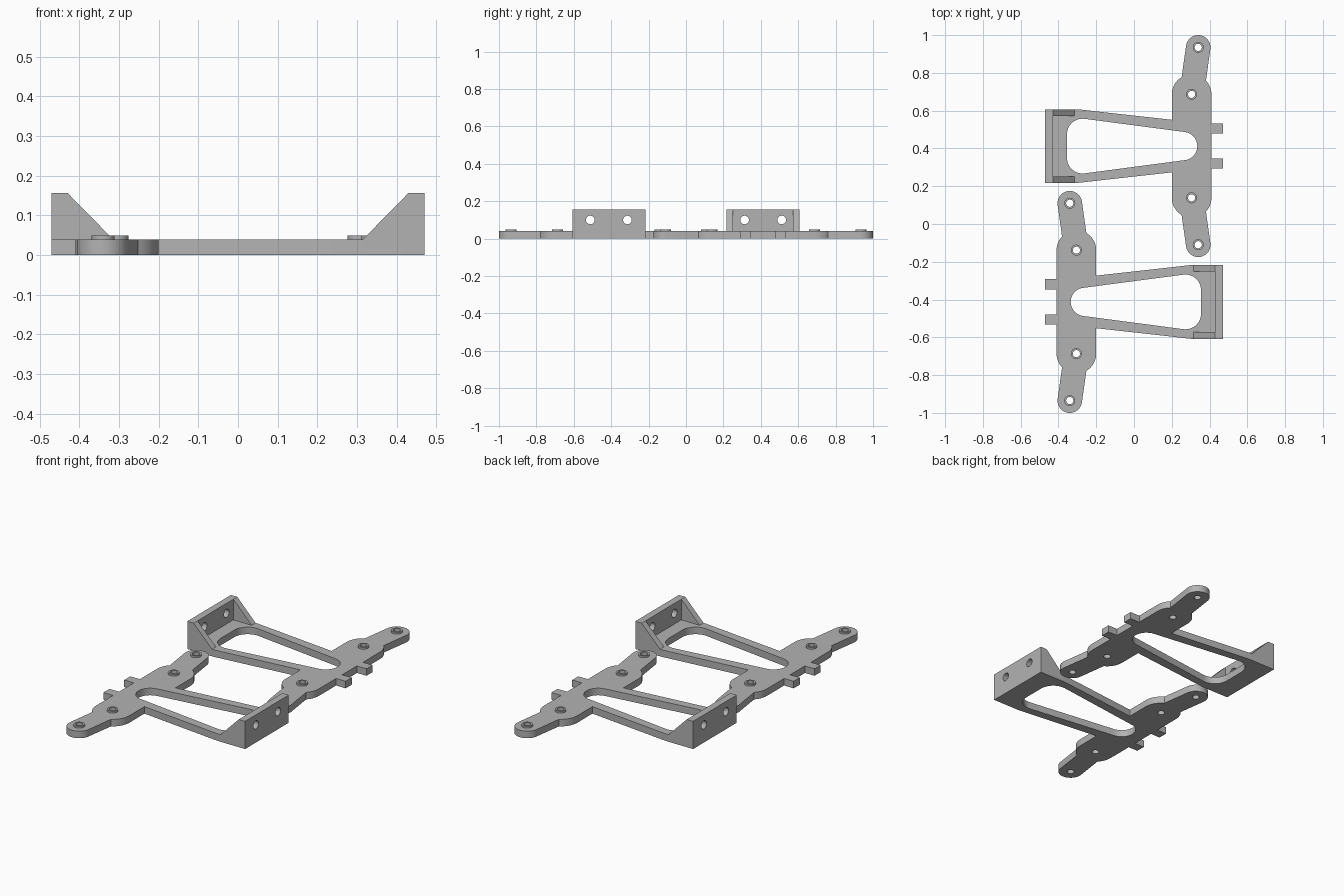
import bpy, bmesh
from math import pi, cos, sin, radians
from mathutils import Vector

cube = bpy.data.objects.get("Cube")
if cube:
    bpy.data.objects.remove(cube, do_unlink=True)

THICK = 0.04      # flat plate thickness
TALL = 0.157      # end plate height
OFFSET = 0.4125   # distance of each bracket from the middle

grey = bpy.data.materials.new("light grey")
grey.use_nodes = True
colour = (0.45, 0.45, 0.45, 1)
grey.diffuse_color = colour
grey.node_tree.nodes["Principled BSDF"].inputs["Base Color"].default_value = colour


def circle(x, y, r, n=48):
    return [(x + r * cos(2 * pi * i / n), y + r * sin(2 * pi * i / n)) for i in range(n)]


def box(x0, x1, y0, y1):
    return [(x0, y0), (x1, y0), (x1, y1), (x0, y1)]


def prism(name, points, lo, hi, axis="z"):
    """Convex outline extruded along an axis."""
    place = {"z": lambda a, b, h: (a, b, h),
             "y": lambda a, b, h: (a, h, b),
             "x": lambda a, b, h: (h, a, b)}[axis]
    bm = bmesh.new()
    for h in (lo, hi):
        for a, b in points:
            bm.verts.new(place(a, b, h))
    out = bmesh.ops.convex_hull(bm, input=bm.verts[:])
    inner = {v for v in out["geom_interior"] + out["geom_unused"]
             if isinstance(v, bmesh.types.BMVert)}
    bmesh.ops.delete(bm, geom=list(inner), context="VERTS")
    bmesh.ops.dissolve_limit(bm, angle_limit=radians(0.5), verts=bm.verts[:], edges=bm.edges[:])
    bmesh.ops.recalc_face_normals(bm, faces=bm.faces[:])
    mesh = bpy.data.meshes.new(name)
    bm.to_mesh(mesh)
    bm.free()
    mesh.materials.append(grey)
    obj = bpy.data.objects.new(name, mesh)
    bpy.context.collection.objects.link(obj)
    return obj


def combine(target, part, operation):
    """Apply a boolean and drop the helper."""
    mod = target.modifiers.new("combine", "BOOLEAN")
    mod.operation, mod.solver, mod.object = operation, "EXACT", part
    graph = bpy.context.evaluated_depsgraph_get()
    mesh = bpy.data.meshes.new_from_object(target.evaluated_get(graph))
    target.modifiers.clear()
    target.data = mesh
    bpy.data.objects.remove(part, do_unlink=True)


# Spine with rounded shoulders
SPINE_X, SHOULDER_Y = -0.305, 0.274
TIP_X, TIP_Y = -0.34, 0.5225
shoulders = circle(SPINE_X, -SHOULDER_Y, 0.105) + circle(SPINE_X, SHOULDER_Y, 0.105)
bracket = prism("bracket_right", shoulders, 0, THICK)

# Tapering arm frame and its upright end plate
frame = [(-0.3, -0.128), (0.3, -0.195), (0.45, -0.195),
         (0.45, 0.195), (0.3, 0.195), (-0.3, 0.128)]
parts = [prism("arm_frame", frame, 0, THICK),
         prism("end_plate", box(0.43, 0.47, -0.195, 0.195), 0, TALL)]

# Mirrored ears, tabs, gussets and raised bosses
bosses = []
for s in (-1, 1):
    ear = circle(TIP_X, s * TIP_Y, 0.065) + circle(SPINE_X, s * SHOULDER_Y, 0.065)
    parts.append(prism("ear", ear, 0, THICK))
    tab = box(-0.47, -0.38, s * 0.093 - 0.027, s * 0.093 + 0.027)
    parts.append(prism("tab", tab, 0, THICK))
    gusset = [(0.315, THICK), (0.315, 0.02), (0.45, 0.02), (0.45, TALL), (0.43, TALL)]
    parts.append(prism("gusset", gusset, *sorted((s * 0.16, s * 0.195)), "y"))
    bosses += [(TIP_X, s * TIP_Y), (SPINE_X, s * SHOULDER_Y)]
for x, y in bosses:
    parts.append(prism("boss", circle(x, y, 0.029, 32), 0.02, 0.05))
for part in parts:
    combine(bracket, part, "UNION")

# Rounded window, boss holes and end plate holes
window = circle(-0.26, 0, 0.075)
for s in (-1, 1):
    window += circle(0.272, s * 0.062, 0.083)
cutters = [prism("window_cutter", window, -0.1, 0.1)]
for x, y in bosses:
    cutters.append(prism("hole_cutter", circle(x, y, 0.019, 32), -0.1, 0.1))
for s in (-1, 1):
    cutters.append(prism("plate_hole_cutter", circle(s * 0.099, 0.1, 0.023, 32), 0.4, 0.5, "x"))
for cutter in cutters:
    combine(bracket, cutter, "DIFFERENCE")

# Tidy the mesh, then add the second bracket turned half way round
bm = bmesh.new()
bm.from_mesh(bracket.data)
bmesh.ops.remove_doubles(bm, verts=bm.verts[:], dist=0.0001)
bm.to_mesh(bracket.data)
bm.free()
bracket.data.materials.clear()
bracket.data.materials.append(grey)
for face in bracket.data.polygons:
    face.material_index = 0
bracket.location = Vector((0, -OFFSET, 0))

bpy.ops.object.select_all(action="DESELECT")
bracket.select_set(True)
bpy.context.view_layer.objects.active = bracket
bpy.ops.object.shade_smooth_by_angle(angle=radians(30))

twin = bracket.copy()
twin.data = bracket.data.copy()
twin.name = "bracket_left"
twin.location = Vector((0, OFFSET, 0))
twin.rotation_euler.z = pi
bpy.context.collection.objects.link(twin)
bracket.name = "front_bracket"
twin.name = "back_bracket"
